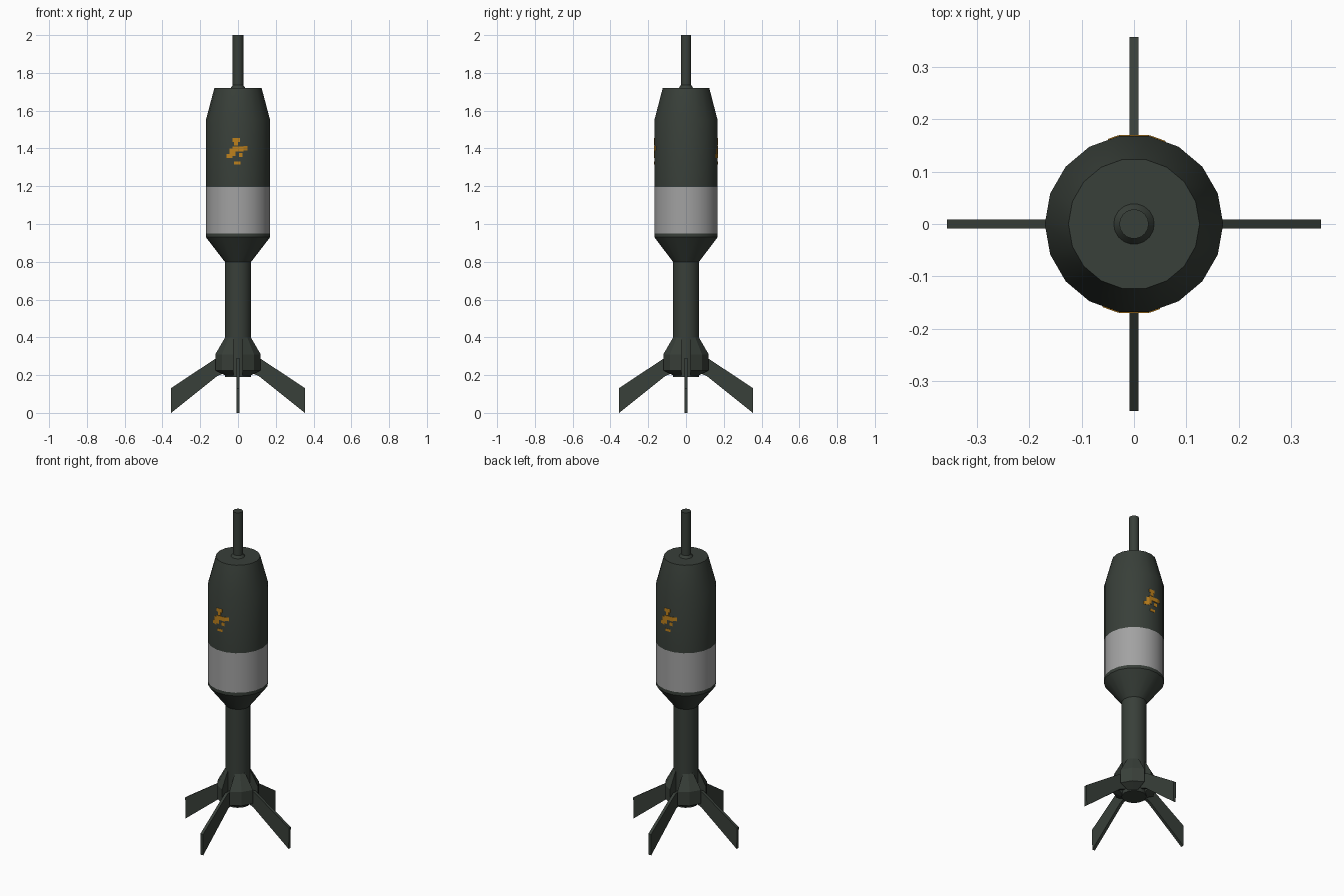
import bpy, bmesh, math
from mathutils import Matrix

if "Cube" in bpy.data.objects:
    bpy.data.objects.remove(bpy.data.objects["Cube"])

SIDES = 18


def material(name, rgb):
    m = bpy.data.materials.new(name)
    m.diffuse_color = (*rgb, 1)
    m.use_nodes = True
    m.node_tree.nodes["Principled BSDF"].inputs["Base Color"].default_value = m.diffuse_color
    return m


GREEN = material("dark olive green", (0.040, 0.050, 0.041))
GREY = material("light grey", (0.36, 0.36, 0.36))
ORANGE = material("amber", (0.52, 0.22, 0.012))


def finish(bm, name, mats, smooth=True):
    bmesh.ops.recalc_face_normals(bm, faces=bm.faces[:])
    me = bpy.data.meshes.new(name)
    bm.to_mesh(me)
    bm.free()
    for m in mats:
        me.materials.append(m)
    ob = bpy.data.objects.new(name, me)
    bpy.context.collection.objects.link(ob)
    if smooth:
        bpy.ops.object.select_all(action='DESELECT')
        ob.select_set(True)
        bpy.context.view_layer.objects.active = ob
        bpy.ops.object.shade_smooth_by_angle(angle=math.radians(32))
    return ob


def skin(bm, loops):
    """Join stacked loops of points into a closed solid."""
    rings = [[bm.verts.new(p) for p in loop] for loop in loops]
    n = len(rings[0])
    for a, b in zip(rings, rings[1:]):
        for i in range(n):
            j = (i + 1) % n
            bm.faces.new((a[i], a[j], b[j], b[i]))
    bm.faces.new(rings[0][::-1])
    bm.faces.new(rings[-1])


def lathe(name, profile, mats=(GREEN,), band=None):
    bm = bmesh.new()
    skin(bm, [[(r * math.cos(math.tau * i / SIDES), r * math.sin(math.tau * i / SIDES), z)
               for i in range(SIDES)] for r, z in profile])
    if band:
        for f in bm.faces:
            if band[0] < f.calc_center_median().z < band[1]:
                f.material_index = 1
    return finish(bm, name, mats)


# Main body with grey band, nose probe and tail tube
lathe("warhead_body", [(0.07, 0.80), (0.17, 0.93), (0.17, 0.95), (0.17, 1.195),
                       (0.17, 1.55), (0.125, 1.72)], (GREEN, GREY), (0.95, 1.195))
lathe("nose_probe", [(0.042, 1.715), (0.036, 1.724), (0.028, 1.735), (0.028, 2.0)])
lathe("tail_tube", [(0.07, 0.19), (0.07, 0.81)])

# Four tail fins, and four fin mounts on the diagonals between them
FIN = [(0.05, 0.29), (0.115, 0.29), (0.356, 0.13), (0.354, 0.0), (0.11, 0.195), (0.05, 0.22)]
MOUNT = [(0.05, 0.04, 0.19), (0.12, 0.085, 0.225), (0.12, 0.085, 0.31), (0.068, 0.049, 0.40)]
S = 0.025
for k in range(4):
    turn = Matrix.Rotation(k * math.pi / 2, 4, 'Z')
    bm = bmesh.new()
    skin(bm, [[(x, y, z) for x, z in FIN] for y in (-0.009, 0.009)])
    bm.transform(turn)
    finish(bm, f"tail_fin_{k + 1}", [GREEN], smooth=False)

    bm = bmesh.new()
    skin(bm, [[(S, S, z), (a, S, z), (c, c, z), (S, a, z)] for a, c, z in MOUNT])
    bm.transform(turn)
    finish(bm, f"fin_mount_{k + 1}", [GREEN], smooth=False)


# Worn amber paint marks, thin plates hugging the front and back facets
def skin_y(x):
    """Depth of the faceted body surface at x."""
    pts = [(0.17 * math.cos(math.radians(t)), 0.17 * math.sin(math.radians(t)))
           for t in (100, 80, 60, 40)]
    x = abs(x)
    for (x0, y0), (x1, y1) in zip(pts, pts[1:]):
        if x <= x1:
            return y0 + (y1 - y0) * (x - x0) / (x1 - x0)


PATCHES = [(-0.029, 0.010, 1.435, 1.455), (-0.020, 0.000, 1.415, 1.435),
           (-0.029, 0.029, 1.385, 1.410), (0.030, 0.050, 1.390, 1.412),
           (-0.060, -0.030, 1.350, 1.370), (-0.045, -0.030, 1.370, 1.400),
           (-0.029, -0.012, 1.360, 1.385), (0.005, 0.025, 1.355, 1.375),
           (-0.022, 0.012, 1.315, 1.330)]
for side, angle in (("front", math.pi), ("back", 0)):
    bm = bmesh.new()
    for x0, x1, z0, z1 in PATCHES:
        skin(bm, [[(-x, skin_y(x) + d, z) for x, z in
                   ((x0, z0), (x1, z0), (x1, z1), (x0, z1))] for d in (-0.001, 0.002)])
    bm.transform(Matrix.Rotation(angle, 4, 'Z'))
    finish(bm, f"paint_marks_{side}", [ORANGE], smooth=False)
